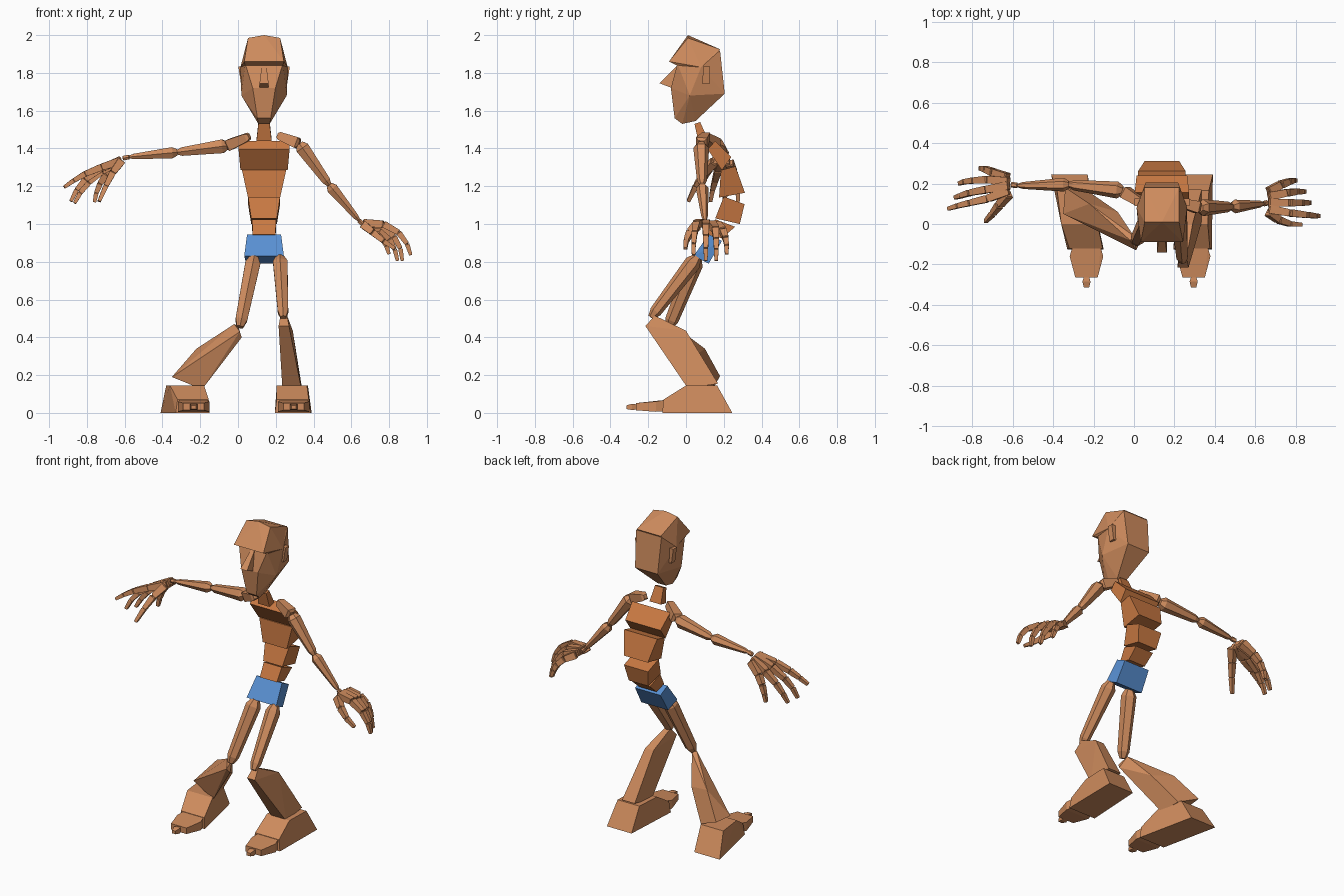
import bpy, bmesh, math
from mathutils import Vector

CX = 0.138  # x of the head and torso mid-plane


def material(name, rgb):
    m = bpy.data.materials.new(name)
    m.diffuse_color = (*rgb, 1)
    return m


SKIN = material("skin", (0.62, 0.26, 0.11))
BODY = material("torso_skin", (0.58, 0.19, 0.055))
BLUE = material("shorts_blue", (0.10, 0.28, 0.65))


def solid(name, chunks, mat=SKIN):
    """One flat-shaded object from several convex chunks of points."""
    bm = bmesh.new()
    for pts in chunks:
        vs = [bm.verts.new(p) for p in pts]
        res = bmesh.ops.convex_hull(bm, input=vs)
        junk = {g for k in ("geom_interior", "geom_unused") for g in res[k]
                if isinstance(g, bmesh.types.BMVert)}
        bmesh.ops.delete(bm, geom=list(junk), context='VERTS')
    bmesh.ops.dissolve_limit(bm, angle_limit=math.radians(3),
                             verts=bm.verts[:], edges=bm.edges[:])
    bmesh.ops.recalc_face_normals(bm, faces=bm.faces[:])
    me = bpy.data.meshes.new(name)
    bm.to_mesh(me)
    bm.free()
    me.materials.append(mat)
    ob = bpy.data.objects.new(name, me)
    bpy.context.collection.objects.link(ob)
    return ob


def sym(profile):
    """Mirror (half width, y, z) points about the body mid-plane."""
    return [(CX + s * w, y, z) for w, y, z in profile for s in (-1, 1)]


def bone(a, b, ra, rb, sides=6, cap=0.55, inset=0.1):
    """Points of a tapered prism with narrowed ends."""
    a, b = Vector(a), Vector(b)
    d = b - a
    u = d.cross(Vector((0, 1, 0))).normalized()
    v = d.normalized().cross(u)
    pts = []
    for t, r in ((0, ra * cap), (inset, ra), (1 - inset, rb), (1, rb * cap)):
        for i in range(sides):
            ang = 2 * math.pi * (i + 0.5) / sides
            pts.append(a + d * t + (u * math.cos(ang) + v * math.sin(ang)) * r)
    return pts


# Head: face, overhanging cap, nose, ears
solid("head", [sym([(.10, -.045, 1.85), (.06, -.08, 1.72), (.035, -.06, 1.56),
                    (.03, -.02, 1.53), (.03, .05, 1.545), (.12, .02, 1.68),
                    (.125, .08, 1.83), (.08, .205, 1.69), (.09, .18, 1.92)])])
solid("forehead", [sym([(.105, -.09, 1.86), (.10, -.05, 1.84), (.085, .01, 1.985),
                        (0, .01, 2.0), (.085, .18, 1.925), (.125, .08, 1.83)])])
solid("nose", [sym([(.012, -.045, 1.84), (.024, -.14, 1.745),
                    (.024, -.075, 1.72), (.012, -.03, 1.80)])])
for side, s in (("right", -1), ("left", 1)):
    solid(side + "_ear", [[(CX + s * (w + k * (z - 1.74)), y + k * (z - 1.74) * .1, z)
                           for w, k in ((.10, .1), (.122, .15))
                           for y in (.088, .125) for z in (1.74, 1.835)]])

# Torso: (half width, y, z) as front-top, back-top, back-bottom, front-bottom
TORSO = {
    "neck": [(.03, .045, 1.53), (.03, .075, 1.54), (.04, .115, 1.45), (.04, .065, 1.44)],
    "upper_chest": [(.135, .115, 1.395), (.135, .155, 1.44),
                    (.125, .24, 1.355), (.125, .19, 1.285)],
    "lower_chest": [(.117, .185, 1.285), (.117, .262, 1.305),
                    (.085, .312, 1.165), (.085, .175, 1.14)],
    "upper_belly": [(.085, .20, 1.145), (.085, .31, 1.105),
                    (.068, .285, 1.0), (.068, .155, 1.03)],
    "lower_belly": [(.064, .155, 1.025), (.064, .26, .985),
                    (.060, .19, .925), (.060, .11, .945)],
}
for name, prof in TORSO.items():
    solid(name, [sym(prof)], BODY)
solid("pelvis", [sym([(.09, .12, .945), (.09, .19, .91),
                      (.095, .12, .79), (.105, .04, .83)])], BLUE)

# Arms: collar, shoulder, elbow, wrist
ARMS = {
    "right": [(.06, .09, 1.465), (-.055, .165, 1.415), (-.322, .195, 1.38), (-.575, .19, 1.355),
              (-.61, .195, 1.348)],
    "left": [(.21, .11, 1.47), (.325, .08, 1.425), (.483, .085, 1.207), (.64, .10, 1.02),
             (.66, .105, 1.0)],
}
for side, (col, sho, elb, wri, end) in ARMS.items():
    solid(side + "_collar", [bone(col, sho, .03, .042, 4)])
    solid(side + "_upper_arm", [bone(sho, elb, .042, .026)])
    solid(side + "_forearm", [bone(elb, wri, .034, .017)])
    solid(side + "_wrist", [bone(wri, end, .014, .014)])

# Fingers: palm bone, then three joints curling to the tip
FINGERS = {
    "right_thumb": [(-.62, .15, 1.33), (-.665, .095, 1.27), (-.70, .05, 1.20), (-.735, .012, 1.12)],
    "right_index": [(-.62, .165, 1.335), (-.725, .125, 1.30), (-.81, .105, 1.265),
                    (-.87, .09, 1.23), (-.92, .075, 1.195)],
    "right_middle": [(-.62, .19, 1.34), (-.73, .17, 1.29), (-.81, .155, 1.235),
                     (-.855, .14, 1.18), (-.885, .13, 1.12)],
    "right_ring": [(-.62, .21, 1.335), (-.72, .22, 1.28), (-.79, .215, 1.22),
                   (-.835, .21, 1.165), (-.865, .20, 1.11)],
    "right_little": [(-.625, .23, 1.325), (-.695, .255, 1.265), (-.73, .27, 1.215),
                     (-.75, .275, 1.165), (-.76, .275, 1.115)],
    "left_thumb": [(.665, .06, .995), (.715, .02, .955), (.77, .0, .91), (.83, -.003, .87)],
    "left_index": [(.665, .075, 1.005), (.77, .055, 1.0), (.85, .045, .955),
                   (.895, .04, .895), (.915, .04, .835)],
    "left_middle": [(.665, .105, 1.005), (.765, .105, .99), (.825, .105, .935),
                    (.86, .105, .87), (.87, .105, .805)],
    "left_ring": [(.665, .135, 1.0), (.755, .155, .975), (.80, .16, .92),
                  (.83, .16, .865), (.845, .16, .805)],
    "left_little": [(.665, .16, .995), (.725, .195, .965), (.765, .21, .925),
                    (.785, .215, .885), (.80, .215, .84)],
}
for name, path in FINGERS.items():
    n = len(path) - 1
    r = [.030 - .017 * i / n for i in range(n + 1)]
    solid(name + "_finger" if "thumb" not in name else name,
          [bone(path[i], path[i + 1], r[i], r[i + 1], 4, .8, .06) for i in range(n)])

# Thighs
solid("right_thigh", [bone((.085, .06, .825), (.01, -.09, .455), .046, .036)])
solid("left_thigh", [bone((.222, .06, .825), (.24, -.185, .505), .044, .032)])

# Shins: narrow knee, wide calf, broad ankle
solid("right_shin", [[(-.02, -.08, .47), (.0, -.06, .46), (.02, -.11, .40), (.01, -.13, .43),
                      (-.22, .10, .34), (-.19, .0, .32), (-.08, .06, .31), (-.08, -.04, .275),
                      (-.35, .05, .19), (-.34, .18, .195), (-.19, .02, .125), (-.21, .15, .14)]])
solid("left_shin", [[(x, y, z) for y, z, lo, hi in (
    (-.165, .515, .225, .26), (-.215, .46, .215, .27), (.0, .435, .23, .29),
    (-.13, .345, .225, .285), (.17, .155, .245, .335), (.01, .13, .235, .335))
    for x in (lo, hi)]])

# Feet: (y, z, min x, max x) sections, with a toe block and small tip
FEET = {
    "right": ([(.245, 0, -.41, -.23), (.165, .145, -.38, -.22), (.0, .145, -.36, -.18),
               (-.12, .07, -.32, -.155), (-.125, 0, -.33, -.15)], -.235),
    "left": ([(.245, 0, .215, .39), (.165, .145, .215, .37), (.0, .145, .205, .365),
              (-.12, .07, .205, .375), (-.125, 0, .195, .385)], .295),
}
for side, (secs, tx) in FEET.items():
    solid(side + "_foot", [[(x, y, z) for y, z, lo, hi in secs for x in (lo, hi)]])
    solid(side + "_toes", [
        [(tx + s * w, y, z) for s in (-1, 1) for w, y, z in (
            (.07, -.115, .068), (.07, -.115, .008), (.083, -.16, .06), (.083, -.16, .006),
            (.055, -.265, .052), (.055, -.265, .014))],
        [(tx + s * w, y, z) for s in (-1, 1) for w, y, z in (
            (.012, -.26, .045), (.012, -.26, .018), (.02, -.285, .048), (.02, -.285, .015),
            (.013, -.315, .04), (.013, -.315, .02))]])
